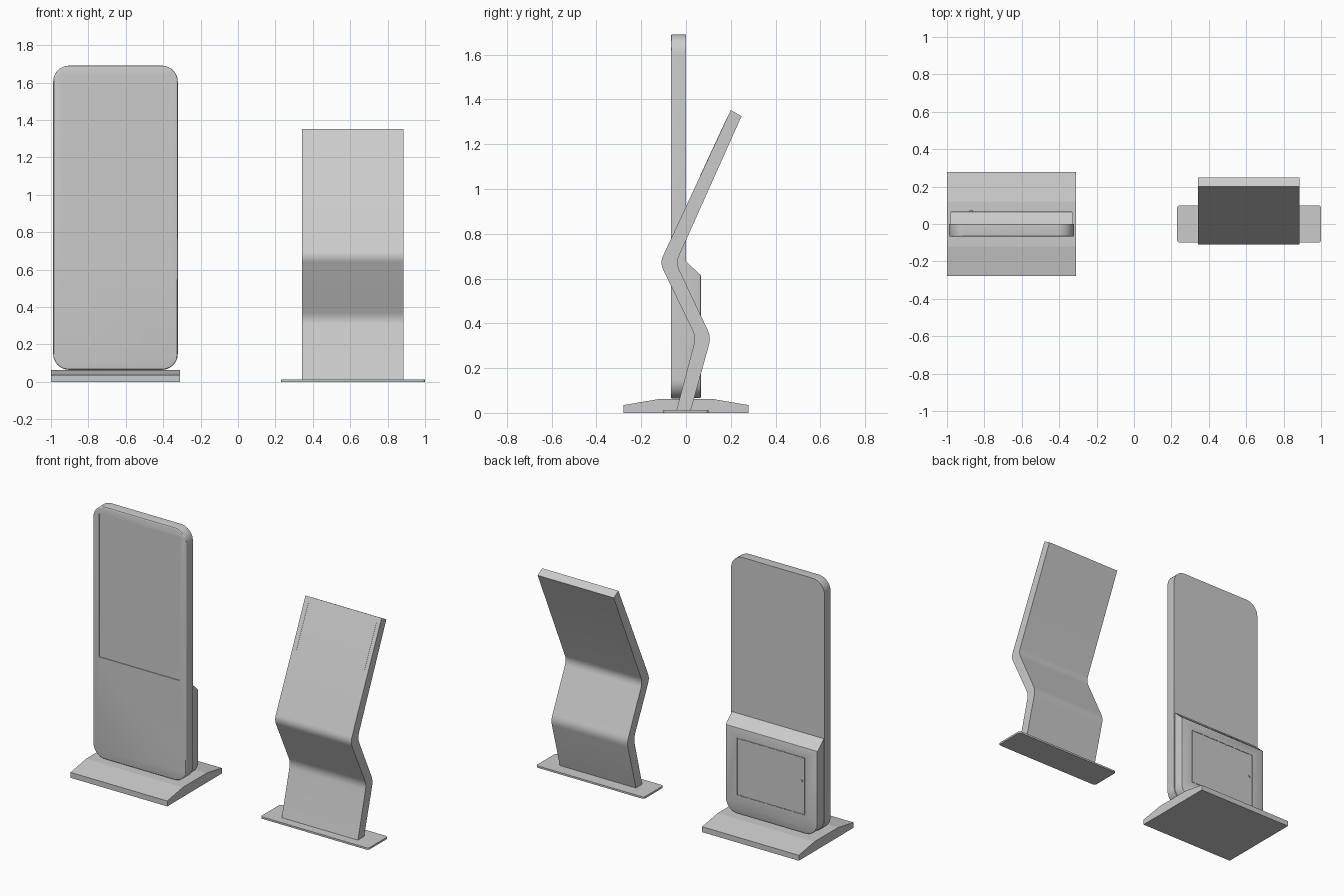
import bpy, bmesh, math
from mathutils import Vector

if "Cube" in bpy.data.objects:
    bpy.data.objects.remove(bpy.data.objects["Cube"])

grey = bpy.data.materials.new("light_grey")
grey.diffuse_color = (0.6, 0.6, 0.6, 1)
grey.use_nodes = True
grey.node_tree.nodes["Principled BSDF"].inputs["Base Color"].default_value = grey.diffuse_color


def prism(name, pts, axis, a, b, bevel=None, smooth=True):
    """Extrude a 2D outline along an axis from a to b; bevel = (end, width, segments)."""
    def place(p, t):
        return {"x": (t, p[0], p[1]), "y": (p[0], t, p[1]), "z": (p[0], p[1], t)}[axis]
    bm = bmesh.new()
    lo = [bm.verts.new(place(p, a)) for p in pts]
    hi = [bm.verts.new(place(p, b)) for p in pts]
    n = len(pts)
    bm.faces.new(lo)
    bm.faces.new(hi)
    for i in range(n):
        j = (i + 1) % n
        bm.faces.new((lo[i], lo[j], hi[j], hi[i]))
    bmesh.ops.recalc_face_normals(bm, faces=bm.faces)
    if bevel:
        ring = set(lo if bevel[0] == "a" else hi)
        edges = [e for e in bm.edges if e.verts[0] in ring and e.verts[1] in ring]
        bmesh.ops.bevel(bm, geom=edges, offset=bevel[1], segments=bevel[2],
                        profile=0.5, affect='EDGES')
    me = bpy.data.meshes.new(name)
    bm.to_mesh(me)
    bm.free()
    me.materials.append(grey)
    ob = bpy.data.objects.new(name, me)
    bpy.context.collection.objects.link(ob)
    if smooth:
        activate(ob)
        bpy.ops.object.shade_smooth_by_angle(angle=math.radians(30))
    return ob


def activate(ob):
    bpy.ops.object.select_all(action='DESELECT')
    ob.select_set(True)
    bpy.context.view_layer.objects.active = ob


def rounded(x0, x1, z0, z1, r_low, r_high, seg=8):
    pts = []
    for cx, cz, r, start in ((x1, z0, r_low, 270), (x1, z1, r_high, 0),
                             (x0, z1, r_high, 90), (x0, z0, r_low, 180)):
        if r == 0:
            pts.append((cx, cz))
            continue
        ox = cx - r if cx == x1 else cx + r
        oz = cz - r if cz == z1 else cz + r
        for k in range(seg + 1):
            t = math.radians(start + 90 * k / seg)
            pts.append((ox + r * math.cos(t), oz + r * math.sin(t)))
    return pts


def rect(x0, x1, z0, z1):
    return [(x0, z0), (x1, z0), (x1, z1), (x0, z1)]


def cut(ob, cutter):
    m = ob.modifiers.new("cut", 'BOOLEAN')
    m.operation, m.object, m.solver = 'DIFFERENCE', cutter, 'EXACT'
    activate(ob)
    bpy.ops.object.modifier_apply(modifier=m.name)
    bpy.data.objects.remove(cutter)


# Upright kiosk: foot
prism("kiosk_foot", [(-.278, .003), (.278, .003), (.278, .035), (.12, .062),
                     (-.12, .062), (-.278, .035)], "x", -1.0, -.31, smooth=False)
prism("kiosk_foot_sole", rect(-.278, .278, 0, .003), "x", -1.0, -.31, smooth=False)

# Front slab with a shallow screen recess
slab = prism("kiosk_slab", rounded(-.988, -.322, .064, 1.69, .085, .085, 10),
             "y", -.068, 0, bevel=("a", .008, 3))
cut(slab, prism("screen_cutter", rect(-.943, -.368, .715, 1.64), "y", -.1, -.064, smooth=False))

# Rear housing, with its top sloping back to the slab
housing = prism("rear_housing", rounded(-.983, -.327, .066, .68, .085, 0, 10),
                "y", -.004, .066, bevel=("b", .006, 2))
for v in housing.data.vertices:
    if v.co.z > .6 and v.co.y > .04:
        v.co.z -= .06
cut(housing, prism("door_cutter", rect(-.895, -.41, .185, .555), "y", .062, .1, smooth=False))

# Service door, hinge tabs and lock
prism("service_door", rect(-.891, -.414, .189, .551), "y", .061, .066, smooth=False)
for i in range(8):
    x = -.87 + i * .435 / 7
    for z in (.187, .553):
        prism("door_tab", rect(x - .006, x + .006, z - .003, z + .003),
              "y", .061, .0675, smooth=False)
prism("door_lock", rounded(-.88, -.862, .391, .409, .009, .009, 4), "y", .064, .072)


# Bent kiosk: folded plate with rounded bends
def fold(prev, corner, nxt, size=.035, n=5):
    p, c, q = Vector(prev), Vector(corner), Vector(nxt)
    s, e = c + (p - c).normalized() * size, c + (q - c).normalized() * size
    out = []
    for k in range(n + 1):
        t = k / n
        out.append(tuple(s * (1 - t) ** 2 + c * 2 * t * (1 - t) + e * t * t))
    return out


front = [(-.043, .01), (.044, .338), (-.117, .67), (.2, 1.352)]
back = [(.021, .01), (.112, .338), (-.045, .67), (.248, 1.325)]


def side(p):
    return [p[0]] + fold(p[0], p[1], p[2]) + fold(p[1], p[2], p[3]) + [p[3]]


prism("folded_body", side(front) + side(back)[::-1], "x", .342, .885)

# Thin side strips near the top of the sloped front
lo, hi = Vector(front[2]), Vector(front[3])
along = (hi - lo).normalized()
out = Vector((-along.y, along.x))
p, q = lo.lerp(hi, .565), lo.lerp(hi, .952)
strip = [tuple(p - out * .002), tuple(q - out * .002), tuple(q + out * .001), tuple(p + out * .001)]
for x in (.371, .856):
    prism("front_strip", strip, "x", x - .002, x + .002, smooth=False)

# Bent kiosk: floor plate
prism("floor_plate", rounded(.23, 1.0, -.1, .1, .015, .015, 5), "z", 0, .012)
